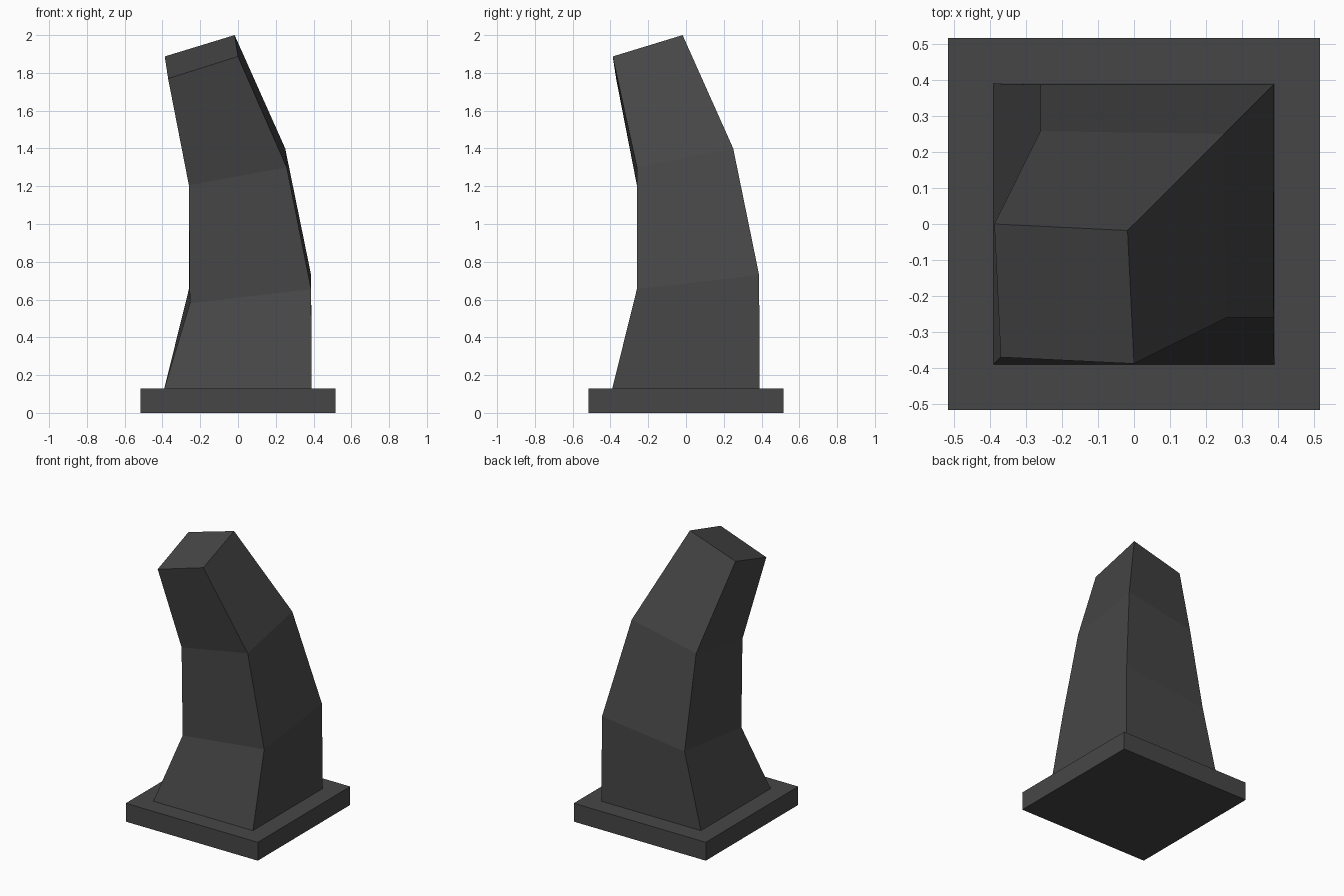
import bpy, bmesh

if "Cube" in bpy.data.objects:
    bpy.data.objects.remove(bpy.data.objects["Cube"])

charcoal = bpy.data.materials.new("charcoal grey")
charcoal.diffuse_color = (0.062, 0.062, 0.062, 1)
charcoal.use_nodes = True
charcoal.node_tree.nodes["Principled BSDF"].inputs["Base Color"].default_value = charcoal.diffuse_color


def loft(name, rings):
    """Skin a stack of four-cornered rings and cap both ends."""
    bm = bmesh.new()
    loops = [[bm.verts.new(p) for p in ring] for ring in rings]
    for low, high in zip(loops, loops[1:]):
        for i in range(4):
            j = (i + 1) % 4
            bm.faces.new((low[i], low[j], high[j], high[i]))
    bm.faces.new(loops[0][::-1])
    bm.faces.new(loops[-1])
    bmesh.ops.recalc_face_normals(bm, faces=bm.faces)
    mesh = bpy.data.meshes.new(name)
    bm.to_mesh(mesh)
    bm.free()
    mesh.materials.append(charcoal)
    obj = bpy.data.objects.new(name, mesh)
    bpy.context.collection.objects.link(obj)
    return obj


def ring(near, near_z, side_x, side_y, side_z, far, far_z):
    """Ring symmetric about the x = y diagonal, along which the column bends."""
    return [(near, near, near_z), (side_x, side_y, side_z),
            (far, far, far_z), (side_y, side_x, side_z)]


# Square base plate
h = 0.517
loft("base_plate", [ring(-h, z, h, -h, z, h, z) for z in (0, 0.13)])

# Column that tapers and bends towards the front left corner
loft("bent_column", [
    ring(-0.39, 0.13, 0.39, -0.39, 0.13, 0.39, 0.13),
    ring(-0.255, 0.58, 0.387, -0.26, 0.655, 0.387, 0.73),
    ring(-0.26, 1.205, 0.258, -0.26, 1.30, 0.25, 1.40),
    ring(-0.37, 1.77, 0.0, -0.388, 1.887, -0.018, 2.0),
])
